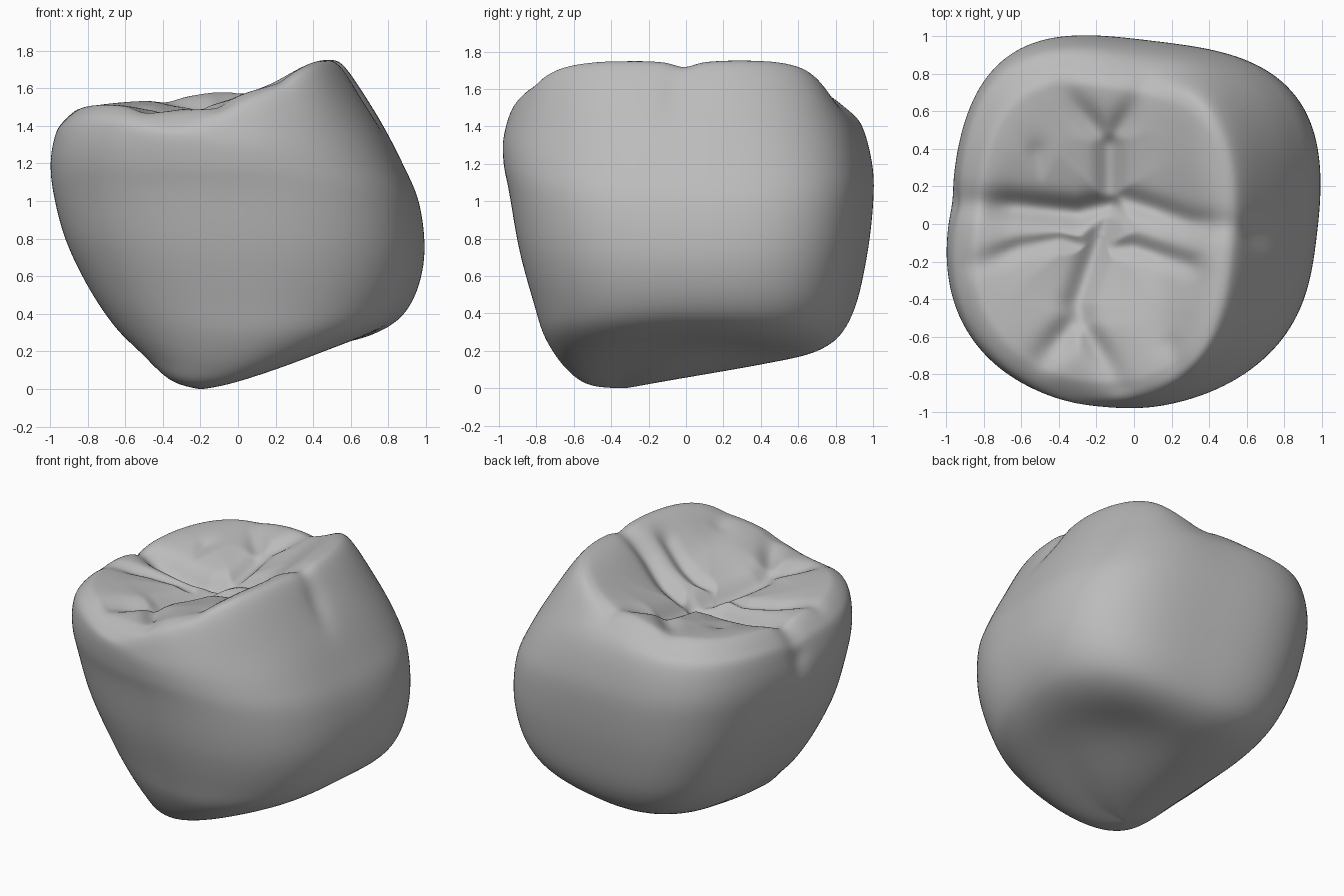
import bpy, bmesh, math
from mathutils import Vector

cube = bpy.data.objects.get("Cube")
if cube:
    bpy.data.objects.remove(cube, do_unlink=True)

SEGMENTS, STEPS, INNER = 180, 7, 52
TWIST = -.12

# Wall rings: extents -x, +x, -y, +y, then the heights at those four sides
RINGS = [
    (-.20, -.20, -.33, -.33, 0, 0, 0, 0),
    (-.36, .05, -.52, -.10, .05, .06, .02, .04),
    (-.52, .45, -.65, .40, .20, .20, .11, .12),
    (-.66, .77, -.76, .73, .34, .32, .27, .21),
    (-.80, .92, -.82, .88, .55, .46, .45, .38),
    (-.92, .99, -.90, .96, .80, .70, .74, .70),
    (-.985, .965, -.955, .995, 1.05, .98, 1.05, 1.02),
    (-1, .875, -.985, .985, 1.22, 1.20, 1.20, 1.22),
    (-.975, .74, -.99, .93, 1.36, 1.46, 1.34, 1.42),
]
RIM = (-.93, .58, -.95, .84)

# Fissures: depth, width, path seen from above
GROOVES = [
    (.10, .07, [(-.13, .42), (-.13, .1), (-.2, -.12), (-.3, -.42), (-.29, -.52)]),
    (.07, .06, [(-.13, .42), (-.38, .73)]),
    (.07, .06, [(-.13, .42), (.06, .74)]),
    (.14, .07, [(-1, .12), (-.6, .09), (-.3, .06), (-.13, .1)]),
    (.09, .06, [(-.12, .15), (.1, .08), (.3, .01), (.5, -.01), (.78, -.09)]),
    (.06, .05, [(-.85, -.22), (-.6, -.12), (-.4, -.08), (-.2, -.14), (0, -.12), (.3, -.22)]),
    (.09, .07, [(-.3, -.5), (-.48, -.72)]),
    (.08, .06, [(-.28, -.52), (-.08, -.86)]),
    (.04, .05, [(.2, -.65), (.24, -.8)]),
    (.03, .05, [(-.52, .38), (-.48, .15)]),
]


def smooth(a, b, t):
    t = min(1, max(0, (t - a) / (b - a)))
    return t * t * (3 - 2 * t)


def distance(p, a, b):
    a, b = Vector(a), Vector(b)
    d = b - a
    t = min(1, max(0, (p - a).dot(d) / d.dot(d)))
    return (p - a - d * t).length


def groove(x, y):
    # Narrow fissure with a wide soft valley around it
    p, deepest = Vector((x, y)), 0
    for depth, width, path in GROOVES:
        d = min(distance(p, a, b) for a, b in zip(path, path[1:]))
        cut = .65 * math.exp(-(d / width) ** 2) + .35 * math.exp(-(d / (3 * width)) ** 2)
        deepest = max(deepest, depth * cut)
    return deepest


def crown(x, y):
    # Sloping biting surface, rising to +x and dipping at the front edge
    dip = .1 * math.exp(-((x + .3) / .3) ** 2) * smooth(.5, .95, -y)
    return 1.60 + .115 * x + .1 * smooth(.1, .45, x) - dip


def outline(ext, angle):
    # Slightly turned rounded square, squarer at the back than at the front
    c, s = math.cos(angle), math.sin(angle)
    n = 2.73 + .45 * s
    u, v = math.cos(angle - TWIST), math.sin(angle - TWIST)
    r = .985 * (abs(u) ** n + abs(v) ** n) ** (-1 / n)
    x0, x1, y0, y1 = ext[:4]
    return Vector(((x0 + x1) / 2 + r * c * (x1 - x0) / 2,
                   (y0 + y1) / 2 + r * s * (y1 - y0) / 2, 0))


def wall_controls(angle):
    c, s = math.cos(angle), math.sin(angle)
    points = []
    for ring in RINGS:
        p = outline(ring, angle)
        p.z = c * c * ring[5 if c > 0 else 4] + s * s * ring[7 if s > 0 else 6]
        points.append(p)
    rim = outline(RIM, angle)
    rim.z = crown(rim.x, rim.y) - .06
    edge = CENTRE.lerp(rim, .89)
    edge.z = crown(edge.x, edge.y)
    return points + [rim, edge]


def spline(a, b, c, d, t):
    return .5 * (2 * b + (c - a) * t + (2 * a - 5 * b + 4 * c - d) * t * t
                 + (3 * b - a - 3 * c + d) * t ** 3)


def column(angle):
    # One strip from the lowest point, up the wall and in to the middle
    pts = wall_controls(angle)
    inward = CENTRE.lerp(pts[-1], .85)
    inward.z = crown(inward.x, inward.y)
    ext = [pts[0]] + pts + [inward]
    out = []
    for i in range(len(pts) - 1):
        for k in range(STEPS):
            if i + k:
                p = spline(*ext[i:i + 4], k / STEPS)
                # Shallow hollow under the base
                d2 = (p.x - .3) ** 2 + (p.y - .25) ** 2
                p.z += .05 * math.exp(-d2 / .1) * (1 - smooth(.3, .6, p.z))
                # Fissures run over the rim and fade down the wall
                below = crown(p.x, p.y) - p.z
                if below < .5:
                    g = .45 * groove(p.x, p.y) * (1 - smooth(.1, .5, below))
                    side = (CENTRE - p).to_2d().normalized().to_3d()
                    p += side * g * .6 * smooth(.02, .2, below)
                    p.z -= g
                out.append(p)
    for k in range(INNER):
        f = 1 - k / INNER
        p = CENTRE.lerp(pts[-1], f)
        inside = 1 - f * f
        p.z = (crown(p.x, p.y) - .11 * inside ** 1.7
               - groove(p.x, p.y) * (.45 + .55 * smooth(0, .5, inside)))
        out.append(p)
    return out


CENTRE = Vector(((RIM[0] + RIM[1]) / 2, (RIM[2] + RIM[3]) / 2, 0))

# Skin the strips into one closed tooth crown
bm = bmesh.new()
strips = [[bm.verts.new(p) for p in column(math.tau * i / SEGMENTS)]
          for i in range(SEGMENTS)]
bottom = bm.verts.new((RINGS[0][0], RINGS[0][2], 0))
middle = bm.verts.new((CENTRE.x, CENTRE.y, crown(CENTRE.x, CENTRE.y) - .11
                       - groove(CENTRE.x, CENTRE.y)))
for left, right in zip(strips, strips[1:] + strips[:1]):
    bm.faces.new((bottom, right[0], left[0]))
    for j in range(len(left) - 1):
        bm.faces.new((left[j], right[j], right[j + 1], left[j + 1]))
    bm.faces.new((left[-1], right[-1], middle))
# Soften the fissure bottoms and the rim, then settle on the ground
for _ in range(3):
    bmesh.ops.smooth_vert(bm, verts=bm.verts, factor=.5,
                          use_axis_x=True, use_axis_y=True, use_axis_z=True)
low = min(v.co.z for v in bm.verts)
bmesh.ops.translate(bm, verts=bm.verts, vec=(0, 0, -low))
bmesh.ops.recalc_face_normals(bm, faces=bm.faces)
for face in bm.faces:
    face.smooth = True

mesh = bpy.data.meshes.new("molar_crown")
bm.to_mesh(mesh)
bm.free()
tooth = bpy.data.objects.new("molar_crown", mesh)
bpy.context.collection.objects.link(tooth)

grey = bpy.data.materials.new("plain_grey")
grey.use_nodes = True
colour = (.5, .5, .5, 1)
grey.diffuse_color = colour
grey.node_tree.nodes["Principled BSDF"].inputs["Base Color"].default_value = colour
mesh.materials.append(grey)
